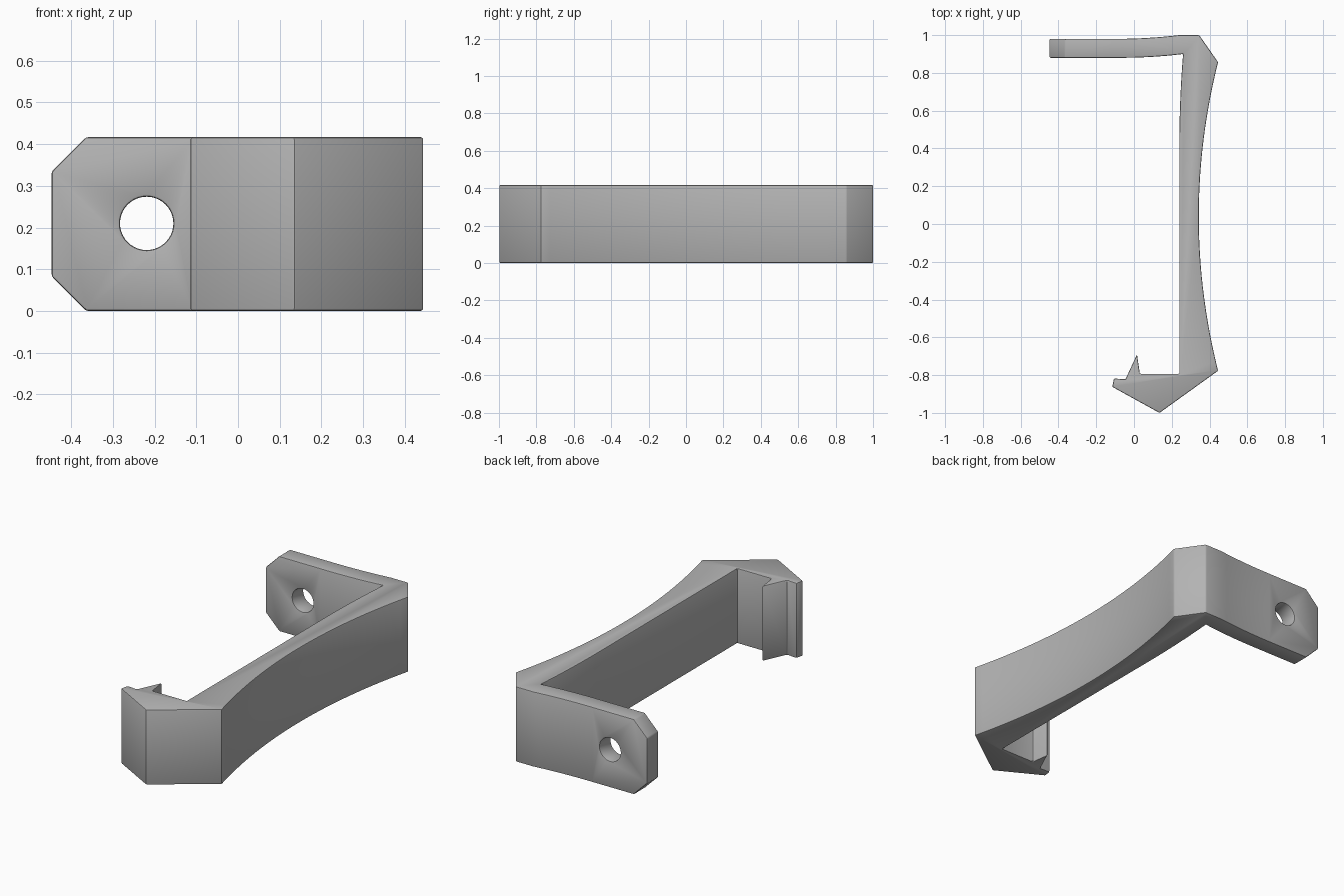
import bpy, bmesh, math
from mathutils import Vector

cube = bpy.data.objects.get("Cube")
if cube:
    bpy.data.objects.remove(cube, do_unlink=True)

HEIGHT = 0.417
CHAMFER = 0.083
LEFT_END = -0.447


def arc(start, middle, end, steps):
    """Smooth parabolic curve through three points, without the end point."""
    a, m, b = Vector(start), Vector(middle), Vector(end)
    c = 2 * m - (a + b) / 2
    return [(1 - t) ** 2 * a + 2 * t * (1 - t) * c + t * t * b
            for t in (i / steps for i in range(steps))]


# Plan outline: arm, corner, bowed outer face, hook, inner wall
outline = [Vector((LEFT_END, 0.98)), Vector((-0.11, 0.98))]
outline += arc((-0.1, 0.98), (0.07, 0.985), (0.24, 1.0), 8)
outline += [Vector(p) for p in ((0.24, 1.0), (0.345, 1.0))]
outline += arc((0.445, 0.857), (0.343, 0.04), (0.445, -0.777), 32)
outline += [Vector(p) for p in (
    (0.445, -0.777), (0.135, -1.0), (-0.115, -0.862), (-0.106, -0.818),
    (-0.045, -0.822), (0.016, -0.69), (0.031, -0.793), (0.24, -0.793))]
outline += arc((0.24, 0.45), (0.246, 0.68), (0.26, 0.9), 8)
outline += arc((0.26, 0.9), (0.08, 0.884), (-0.11, 0.88), 8)
outline += [Vector((-0.11, 0.88)), Vector((LEFT_END, 0.88))]

# Extrude the outline upwards
bm = bmesh.new()
base = bm.faces.new([bm.verts.new((p.x, p.y, 0)) for p in outline])
top = bmesh.ops.extrude_face_region(bm, geom=[base])["geom"]
bmesh.ops.translate(bm, vec=(0, 0, HEIGHT),
                    verts=[g for g in top if isinstance(g, bmesh.types.BMVert)])

# Clip the two corners at the free end of the arm
for z, side in ((0, -1), (HEIGHT, 1)):
    bmesh.ops.bisect_plane(
        bm, geom=bm.verts[:] + bm.edges[:] + bm.faces[:],
        plane_co=(LEFT_END + CHAMFER, 0, z), plane_no=(-1, 0, side), clear_outer=True)
    bmesh.ops.holes_fill(bm, edges=[e for e in bm.edges if e.is_boundary])
bmesh.ops.recalc_face_normals(bm, faces=bm.faces)

mesh = bpy.data.meshes.new("bracket")
bm.to_mesh(mesh)
bm.free()
bracket = bpy.data.objects.new("bracket", mesh)
bpy.context.collection.objects.link(bracket)

# Screw hole through the arm
bpy.ops.mesh.primitive_cylinder_add(vertices=40, radius=0.064, depth=0.4,
                                    location=(-0.219, 0.93, 0.21),
                                    rotation=(math.pi / 2, 0, 0))
cutter = bpy.context.object
cutter.name = "hole_cutter"
cutter.hide_render = True

bpy.ops.object.select_all(action="DESELECT")
bracket.select_set(True)
bpy.context.view_layer.objects.active = bracket
hole = bracket.modifiers.new("hole", "BOOLEAN")
hole.operation = "DIFFERENCE"
hole.solver = "EXACT"
hole.object = cutter
bpy.ops.object.modifier_apply(modifier=hole.name)
bpy.data.objects.remove(cutter, do_unlink=True)

# Slightly softened edges
bevel = bracket.modifiers.new("soft_edges", "BEVEL")
bevel.width = 0.006
bevel.segments = 2
bevel.limit_method = "ANGLE"
bevel.angle_limit = math.radians(30)
bevel.use_clamp_overlap = False
bpy.ops.object.modifier_apply(modifier=bevel.name)
bpy.ops.object.shade_smooth_by_angle(angle=math.radians(30))

# Plain grey finish
grey = bpy.data.materials.new("plain_grey")
grey.use_nodes = True
colour = (0.45, 0.45, 0.45, 1)
grey.diffuse_color = colour
grey.node_tree.nodes["Principled BSDF"].inputs["Base Color"].default_value = colour
bracket.data.materials.clear()
bracket.data.materials.append(grey)
